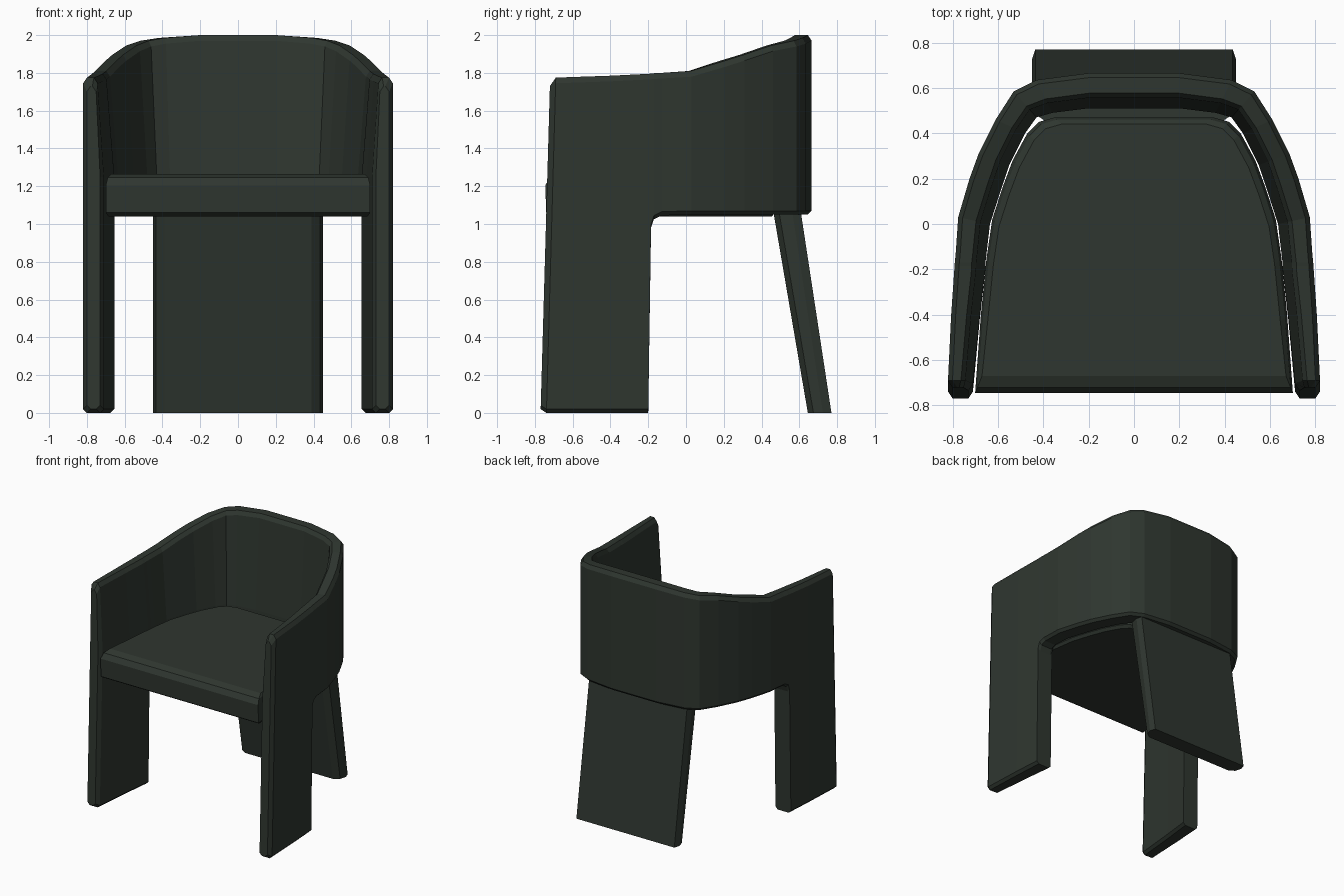
import bpy, bmesh
from mathutils import Vector

if "Cube" in bpy.data.objects:
    bpy.data.objects.remove(bpy.data.objects["Cube"])

green = bpy.data.materials.new("dark green")
green.diffuse_color = (0.028, 0.037, 0.029, 1)
green.use_nodes = True
green.node_tree.nodes["Principled BSDF"].inputs["Base Color"].default_value = green.diffuse_color


def loft(name, rings):
    """Skin a list of equal-length closed rings and cap both ends."""
    bm = bmesh.new()
    rows = [[bm.verts.new(p) for p in ring] for ring in rings]
    n = len(rows[0])
    for a, b in zip(rows, rows[1:]):
        for k in range(n):
            bm.faces.new((a[k], a[(k + 1) % n], b[(k + 1) % n], b[k]))
    bm.faces.new(rows[0])
    bm.faces.new(rows[-1])
    bmesh.ops.recalc_face_normals(bm, faces=bm.faces[:])
    mesh = bpy.data.meshes.new(name)
    bm.to_mesh(mesh)
    bm.free()
    mesh.materials.append(green)
    ob = bpy.data.objects.new(name, mesh)
    bpy.context.collection.objects.link(ob)
    return ob


# Curved shell: arms, front legs and back in one band
# station: outer x, y, inner x, y, bottom z, top z
stations = [
    (0.800, -0.72, 0.73, -0.72, 0.02, 1.73),
    (0.820, -0.69, 0.71, -0.69, 0.00, 1.775),
    (0.806, -0.40, 0.68, -0.40, 0.00, 1.785),
    (0.792, -0.20, 0.655, -0.20, 0.00, 1.795),
    (0.791, -0.185, 0.655, -0.185, 0.98, 1.796),
    (0.790, -0.17, 0.655, -0.17, 1.025, 1.798),
    (0.786, -0.13, 0.65, -0.13, 1.045, 1.80),
    (0.775, 0.03, 0.635, 0.00, 1.05, 1.81),
    (0.725, 0.20, 0.59, 0.14, 1.05, 1.86),
    (0.685, 0.31, 0.55, 0.26, 1.05, 1.895),
    (0.610, 0.46, 0.48, 0.40, 1.05, 1.945),
    (0.530, 0.585, 0.43, 0.47, 1.05, 1.97),
    (0.430, 0.635, 0.36, 0.49, 1.05, 1.985),
    (0.200, 0.665, 0.20, 0.51, 1.05, 2.00),
]


def shell_ring(ox, oy, ix, iy, zb, zt, side):
    o, i = Vector((ox, oy)), Vector((ix, iy))
    d = (i - o).normalized()
    c = 0.02
    top_in = i.lerp(o, 0.3)  # inner wall leans outward to a thinner rim
    pts = [(o, zb + c), (o, zt - 0.03), (o + d * c, zt), (top_in - d * c, zt),
           (top_in, zt - 0.03), (i, 1.25), (i, zb + c), (i - d * c, zb), (o + d * c, zb)]
    ring = []
    for p, z in pts:
        # front edge rakes forward towards the floor
        rake = 0.05 * (1 - z / 1.75) * min(1, max(0, (-0.2 - p.y) / 0.5))
        ring.append((side * p.x, p.y - rake, z))
    return ring


loft("shell", [shell_ring(*s, 1) for s in stations]
     + [shell_ring(*s, -1) for s in reversed(stations)])

# Seat cushion with a rounded front edge
half = [(0.70, -0.70), (0.675, -0.40), (0.65, -0.15), (0.625, 0.02), (0.58, 0.16),
        (0.535, 0.28), (0.47, 0.40), (0.42, 0.45), (0.35, 0.47)]
plan = half + [(-x, y) for x, y in reversed(half)]


def seat_ring(z, inset, front):
    return [(x - inset * (1 if x > 0 else -1), front if y == -0.70 else y - inset, z)
            for x, y in plan]


loft("seat", [seat_ring(1.04, 0.015, -0.71), seat_ring(1.06, 0, -0.74),
              seat_ring(1.205, 0, -0.745), seat_ring(1.245, 0.01, -0.72),
              seat_ring(1.265, 0.03, -0.67)])

# Slanted slab rear leg, narrower on its front face


def leg_ring(z):
    t = 1 - z / 1.05
    f, b = 0.465 + 0.18 * t, 0.61 + 0.16 * t
    h = [(0.39, f), (0.435, f + 0.03), (0.45, b - 0.045), (0.435, b)]
    return [(x, y, z) for x, y in h] + [(-x, y, z) for x, y in reversed(h)]


loft("rear_leg", [leg_ring(0.0), leg_ring(1.12)])
